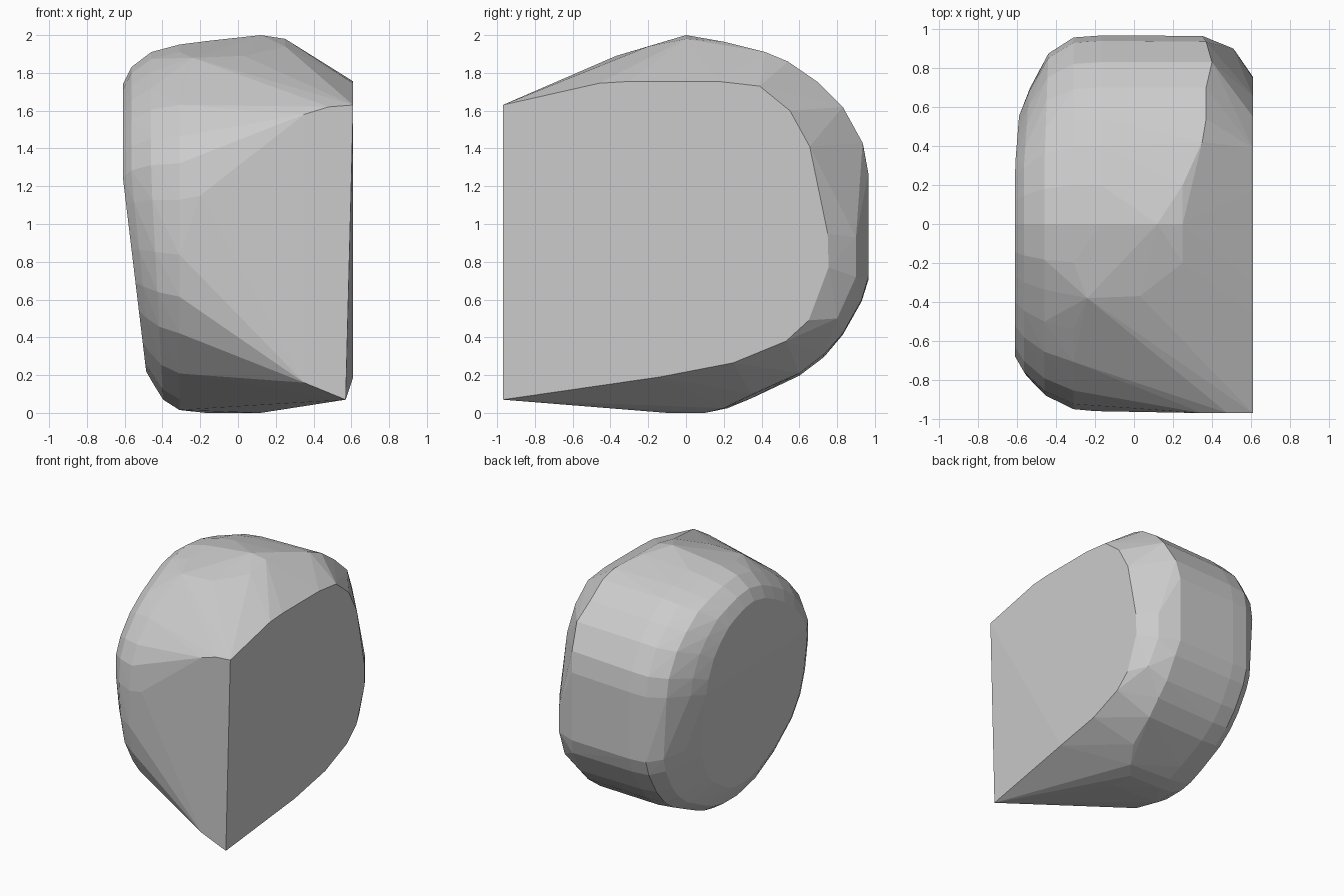
import bpy, bmesh, math

# Rounded side profile (y, z), split into back and front halves
back = [(0, 2.0), (0.2, 1.98), (0.4, 1.93), (0.54, 1.88), (0.7, 1.76), (0.83, 1.63),
        (0.94, 1.43), (0.967, 1.27), (0.967, 0.72), (0.93, 0.6), (0.83, 0.42),
        (0.73, 0.3), (0.6, 0.2), (0.35, 0.08), (0.22, 0.025), (0.1, 0)]
front = [(-0.1, 0), (-0.35, 0.06), (-0.6, 0.2), (-0.83, 0.42), (-0.93, 0.62),
         (-0.967, 0.85), (-0.967, 1.15), (-0.94, 1.35), (-0.87, 1.5),
         (-0.72, 1.67), (-0.55, 1.79), (-0.37, 1.885), (-0.2, 1.96)]

# Left-side rings: x, lean, front reach, back reach, bottom z, top z
rings = [(-0.61, 1.0, 0.70, 0.57, 0.22, 1.74),
         (-0.565, 0.9, 0.78, 0.70, 0.15, 1.83),
         (-0.46, 0.45, 0.88, 0.875, 0.07, 1.91),
         (-0.31, 0.0, 0.95, 0.957, 0.015, 1.95)]

# Flat right side outline (y, z)
side = [(-0.97, 1.63), (-0.62, 1.71), (-0.46, 1.745), (-0.3, 1.755), (0.17, 1.755),
        (0.39, 1.73), (0.55, 1.6), (0.655, 1.41), (0.75, 0.95), (0.755, 0.77),
        (0.65, 0.49), (0.53, 0.38), (0.25, 0.265), (-0.14, 0.19)]

# Rim between the rounded body and the right side
rim = [(0.25, -0.2, 1.94), (0.25, 0, 1.98), (0.25, 0.2, 1.965), (0.35, 0.42, 1.91),
       (0.37, 0.54, 1.86), (0.37, 0.7, 1.75), (0.4, 0.83, 1.62), (0.37, 0.935, 1.43),
       (0.35, 0.965, 1.27), (0.35, 0.965, 0.72), (0.37, 0.93, 0.6), (0.37, 0.83, 0.42),
       (0.37, 0.73, 0.31), (0.35, 0.6, 0.21), (0.3, 0.35, 0.1), (0.2, 0.2, 0.025),
       (0.12, -0.1, 0), (0.51, 0.9, 0.93), (0.51, 0.9, 0.72), (0.53, 0.8, 0.5)]

# Sharp front right corner and upper front facets
corner = [(0.57, -0.97, 0.07), (0.35, -0.97, 0.16), (0.48, -0.97, 1.62), (0.35, -0.97, 1.58),
          (-0.2, -0.96, 1.15), (-0.24, -0.38, 1.88), (0.03, -0.37, 1.89),
          (0.12, 0, 2.0), (0.12, 0.1, 0)]

points = rim + corner + [(0.61, y, z) for y, z in side]
for x, lean, f, b, lo, hi in rings:
    for y, z in back + front:
        y *= (b if y > 0 else f) / 0.967
        z = lo + z / 2 * (hi - lo)
        dx = lean * (0.12 * max(0, 1.25 - z) + 0.08 * max(0, y - 0.3))
        points.append((x + dx, y, z))
points += [(-0.17, y, z * 0.984) for y, z in back]

# Stone: one convex skin over all the guide points
bm = bmesh.new()
for p in points:
    bm.verts.new(p)
bmesh.ops.convex_hull(bm, input=bm.verts[:])
bmesh.ops.delete(bm, geom=[v for v in bm.verts if not v.link_faces], context='VERTS')
bmesh.ops.dissolve_limit(bm, angle_limit=math.radians(1), verts=bm.verts[:], edges=bm.edges[:])
bmesh.ops.recalc_face_normals(bm, faces=bm.faces[:])
mesh = bpy.data.meshes.new("stone")
bm.to_mesh(mesh)
bm.free()
stone = bpy.data.objects.new("stone", mesh)
bpy.context.collection.objects.link(stone)
